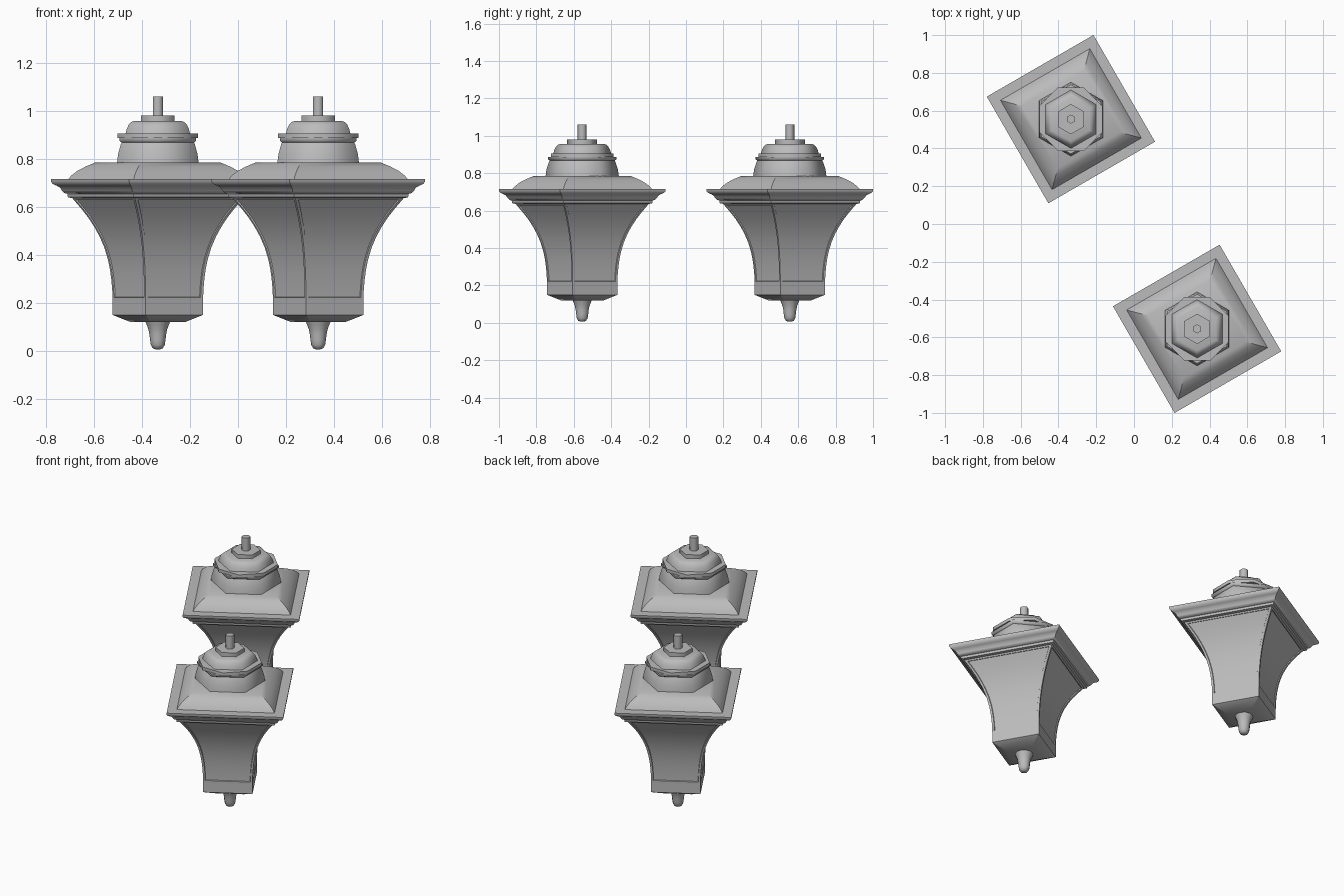
import bpy
import bmesh
from math import cos, sin, pi, radians, sqrt

cube = bpy.data.objects.get("Cube")
if cube:
    bpy.data.objects.remove(cube)

metal = bpy.data.materials.new("grey_metal")
metal.use_nodes = True
GREY = (0.5, 0.5, 0.5, 1)
metal.diffuse_color = GREY
metal.node_tree.nodes["Principled BSDF"].inputs["Base Color"].default_value = GREY


def loft(profile, sides, turn):
    """Stack of regular polygons, (radius, height) from the bottom up, capped."""
    bm = bmesh.new()
    rings = [[bm.verts.new((r * cos(turn + 2 * pi * i / sides),
                            r * sin(turn + 2 * pi * i / sides), z))
              for i in range(sides)] for r, z in profile]
    columns = [[] for _ in range(sides)]
    for low, high in zip(rings, rings[1:]):
        for i in range(sides):
            j = (i + 1) % sides
            columns[i].append(bm.faces.new((low[i], low[j], high[j], high[i])))
    bm.faces.new(rings[0][::-1])
    bm.faces.new(rings[-1])
    bm.normal_update()
    return bm, columns


def finish(bm, name, place, angle):
    mesh = bpy.data.meshes.new(name)
    bm.to_mesh(mesh)
    bm.free()
    mesh.materials.append(metal)
    obj = bpy.data.objects.new(name, mesh)
    bpy.context.collection.objects.link(obj)
    obj.location = place
    bpy.ops.object.select_all(action="DESELECT")
    obj.select_set(True)
    bpy.context.view_layer.objects.active = obj
    bpy.ops.object.shade_smooth_by_angle(angle=radians(angle))


def square(half_profile):
    """Square section given by half widths, turned on plan."""
    return loft([(h * sqrt(2), z) for h, z in half_profile], 4, radians(75))


BASE = [(0.083, 0.12), (0.138, 0.15), (0.138, 0.21)]
FLARE = [(0.138, 0.21), (0.139, 0.255), (0.142, 0.30), (0.146, 0.34),
         (0.152, 0.38), (0.163, 0.43), (0.177, 0.475), (0.193, 0.515),
         (0.212, 0.555), (0.235, 0.595), (0.262, 0.638)]
CORNICE = [(0.262, 0.636), (0.274, 0.64), (0.276, 0.654), (0.284, 0.657),
           (0.292, 0.667), (0.298, 0.68), (0.308, 0.688), (0.320, 0.695),
           (0.326, 0.705), (0.326, 0.715)]
ROOF = [(0.275, 0.712), (0.264, 0.73), (0.245, 0.75), (0.22, 0.768),
        (0.19, 0.785)]
FINIAL = [(0.008, 0.006), (0.021, 0.011), (0.029, 0.025), (0.032, 0.045),
          (0.035, 0.07), (0.039, 0.09), (0.046, 0.108), (0.052, 0.123)]
COLLAR = [(0.196, 0.783), (0.191, 0.82), (0.178, 0.86), (0.174, 0.868),
          (0.184, 0.875), (0.184, 0.888)]
RING = [(0.181, 0.886), (0.181, 0.906)]
DOME = [(0.155, 0.904), (0.149, 0.925), (0.140, 0.942), (0.130, 0.952),
        (0.116, 0.957)]
CAP = [(0.08, 0.955), (0.08, 0.98)]
ROD = [(0.024, 0.978), (0.024, 1.06)]

for side, s in (("left", 1), ("right", -1)):
    place = (0.334 * s, -0.555 * s, 0)

    # Square body parts
    for part, profile in (("base", BASE), ("cornice", CORNICE), ("roof", ROOF)):
        bm, _ = square(profile)
        finish(bm, f"{side}_{part}", place, 35)

    # Flared body with a sunken panel on each side
    bm, columns = square(FLARE)
    for column in columns:
        for thickness, depth in ((0.012, 0), (0.002, -0.005)):
            bmesh.ops.inset_region(bm, faces=column, thickness=thickness,
                                   depth=depth, use_even_offset=True,
                                   use_boundary=True)
    finish(bm, f"{side}_panelled_body", place, 35)

    # Turned parts above and below
    for part, profile, sides, turn, angle in (
            ("bottom_finial", FINIAL, 12, 0, 50),
            ("collar", COLLAR, 6, pi / 6, 62),
            ("collar_ring", RING, 8, pi / 8, 62),
            ("dome", DOME, 6, pi / 6, 62),
            ("dome_cap", CAP, 6, pi / 6, 62),
            ("top_rod", ROD, 6, pi / 6, 62)):
        bm, _ = loft(profile, sides, turn)
        finish(bm, f"{side}_{part}", place, angle)
